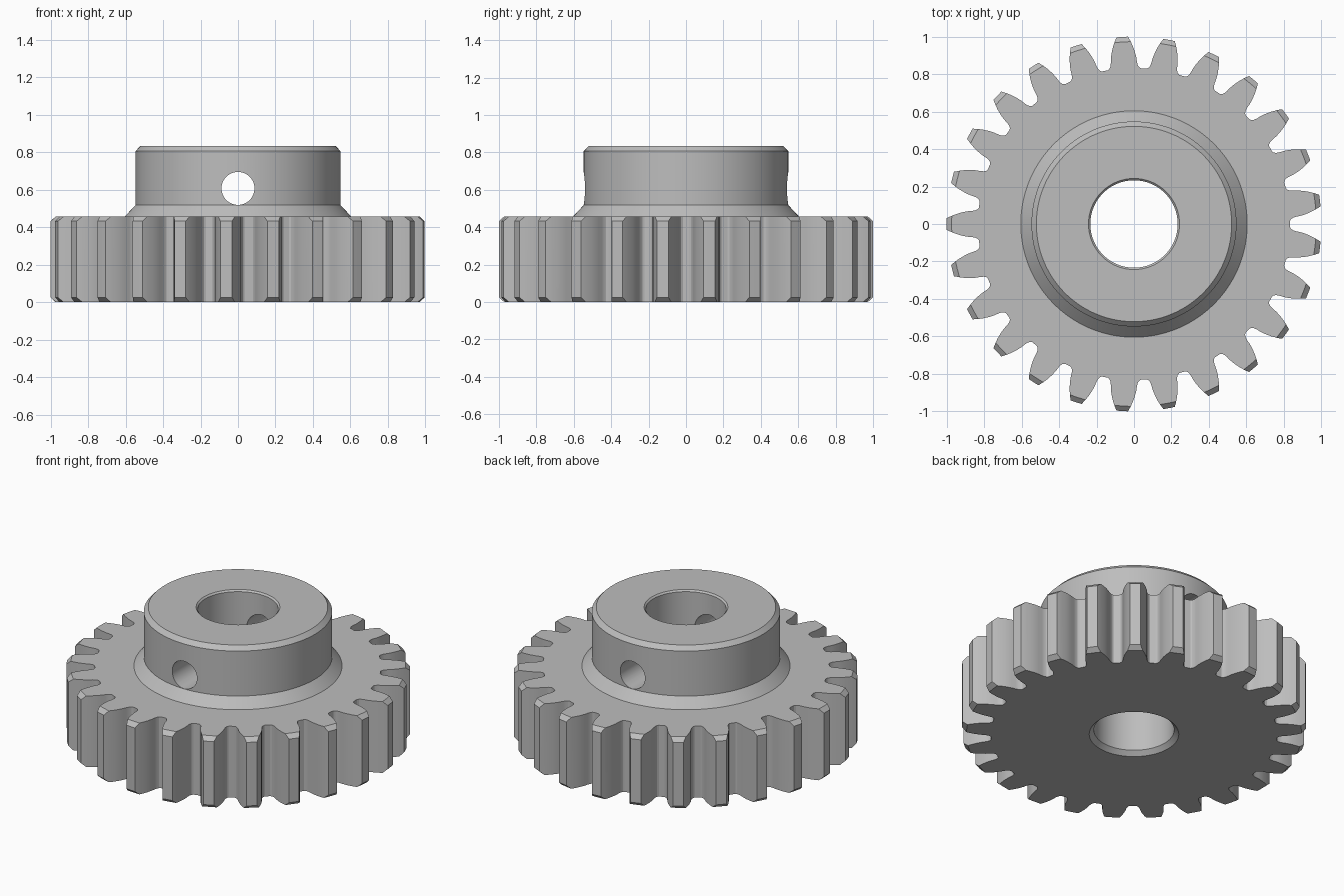
import bpy, bmesh, math
from mathutils import Matrix

cube = bpy.data.objects.get("Cube")
if cube:
    bpy.data.objects.remove(cube, do_unlink=True)

TEETH = 25
PITCH = 2 * math.pi / TEETH
COLOUR = (0.51, 0.51, 0.51, 1)

steel = bpy.data.materials.new("steel grey")
steel.diffuse_color = COLOUR
steel.use_nodes = True
steel.node_tree.nodes["Principled BSDF"].inputs["Base Color"].default_value = COLOUR


def make_object(name, bm):
    bmesh.ops.recalc_face_normals(bm, faces=bm.faces)
    mesh = bpy.data.meshes.new(name)
    bm.to_mesh(mesh)
    bm.free()
    mesh.materials.append(steel)
    obj = bpy.data.objects.new(name, mesh)
    bpy.context.collection.objects.link(obj)
    return obj


def lathe(name, profile, segments):
    """Revolve a closed (radius, height) profile around z."""
    bm = bmesh.new()
    rings = []
    for i in range(segments):
        a = 2 * math.pi * i / segments
        rings.append([bm.verts.new((r * math.cos(a), r * math.sin(a), z)) for r, z in profile])
    n = len(profile)
    for i in range(segments):
        a, b = rings[i], rings[(i + 1) % segments]
        for j in range(n):
            k = (j + 1) % n
            bm.faces.new((a[j], b[j], b[k], a[k]))
    return make_object(name, bm)


def toothed_prism(name, flank, z0, z1):
    """Extrude the gear outline; flank lists (radius, half width) from tip to root."""
    bm = bmesh.new()
    outline = []
    for t in range(TEETH):
        centre = math.pi + t * PITCH
        side = [(r, math.asin(w / r)) for r, w in flank]
        tooth = [(r, -a) for r, a in reversed(side)] + side
        outline += [(r * math.cos(centre + a), r * math.sin(centre + a)) for r, a in tooth]
    face = bm.faces.new([bm.verts.new((x, y, z0)) for x, y in outline])
    grown = bmesh.ops.extrude_face_region(bm, geom=[face])
    top = [v for v in grown["geom"] if isinstance(v, bmesh.types.BMVert)]
    bmesh.ops.translate(bm, verts=top, vec=(0, 0, z1 - z0))
    return make_object(name, bm)


def boolean(target, cutter, operation):
    mod = target.modifiers.new(operation.lower(), 'BOOLEAN')
    mod.operation = operation
    mod.solver = 'EXACT'
    mod.object = cutter
    cutter.hide_render = True
    cutter.hide_set(True)


# Turned blank: bore, bevelled rim, conical shoulder and hub
gear = lathe("gear_with_hub", [
    (0.26, 0), (0.973, 0), (1.0, 0.025), (1.0, 0.432), (0.973, 0.457),
    (0.604, 0.457), (0.547, 0.518), (0.547, 0.806), (0.521, 0.833),
    (0.243, 0.833), (0.233, 0.823), (0.233, 0.027)], 200)

# Tooth outline trims the rim of the blank
teeth = toothed_prism("tooth_cutter", [
    (1.03, 0.017), (1.0, 0.031), (0.975, 0.043), (0.95, 0.053), (0.92, 0.062),
    (0.89, 0.068), (0.865, 0.070), (0.85, 0.073), (0.838, 0.079),
    (0.832, 0.088)], -0.2, 1.2)
boolean(gear, teeth, 'INTERSECT')

# Cross hole through both walls of the hub
bm = bmesh.new()
bmesh.ops.create_cone(
    bm, cap_ends=True, segments=48, radius1=0.088, radius2=0.088, depth=2.4,
    matrix=Matrix.Translation((0, 0, 0.607)) @ Matrix.Rotation(math.pi / 2, 4, 'X'))
hole = make_object("cross_hole_cutter", bm)
boolean(gear, hole, 'DIFFERENCE')

# Apply the cuts, drop the helpers and shade
bpy.context.view_layer.update()
cut = bpy.data.meshes.new_from_object(gear.evaluated_get(bpy.context.evaluated_depsgraph_get()))
gear.modifiers.clear()
gear.data = cut
for helper in (teeth, hole):
    bpy.data.objects.remove(helper, do_unlink=True)
bpy.ops.object.select_all(action='DESELECT')
gear.select_set(True)
bpy.context.view_layer.objects.active = gear
bpy.ops.object.shade_smooth_by_angle(angle=math.radians(25))
